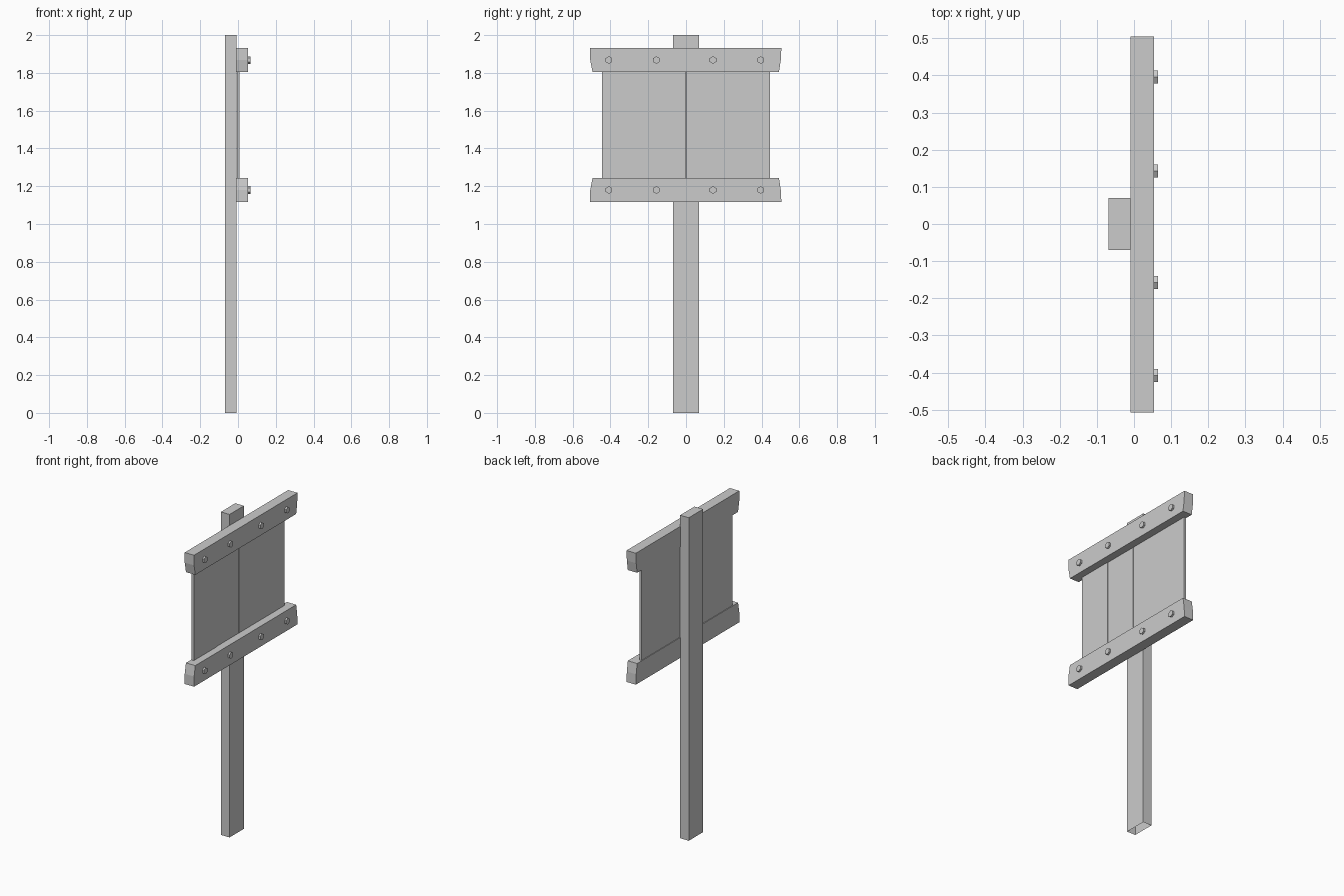
import bpy, bmesh, math

if "Cube" in bpy.data.objects:
    bpy.data.objects.remove(bpy.data.objects["Cube"])

def make_object(name, bm):
    bmesh.ops.recalc_face_normals(bm, faces=bm.faces)
    mesh = bpy.data.meshes.new(name)
    bm.to_mesh(mesh)
    bm.free()
    obj = bpy.data.objects.new(name, mesh)
    bpy.context.collection.objects.link(obj)
    return obj

def prism(name, profile, x0, x1):
    """Extrude a (y, z) outline along x."""
    bm = bmesh.new()
    face = bm.faces.new([bm.verts.new((x0, y, z)) for y, z in profile])
    ext = bmesh.ops.extrude_face_region(bm, geom=[face], use_keep_orig=True)
    for v in ext["geom"]:
        if isinstance(v, bmesh.types.BMVert):
            v.co.x = x1
    return make_object(name, bm)

def box(name, x0, x1, y0, y1, z0, z1):
    return prism(name, [(y0, z0), (y1, z0), (y1, z1), (y0, z1)], x0, x1)

# Post, open underneath
post = box("post", -0.068, -0.009, -0.07, 0.07, 0, 2)
bm = bmesh.new()
bm.from_mesh(post.data)
bottom = [f for f in bm.faces if f.calc_center_median().z < 0.001]
bmesh.ops.delete(bm, geom=bottom, context='FACES_ONLY')
bm.to_mesh(post.data)
bm.free()

# Board planks, with a narrow gap in the middle
planks = [(-0.445, -0.222, 0.009), (-0.222, -0.003, 0.006),
          (0.002, 0.229, 0.006), (0.229, 0.445, 0.006)]
for i, (y0, y1, front) in enumerate(planks):
    box(f"plank_{i + 1}", -0.006, front, y0, y1, 1.22, 1.83)

# Rails with slanted ends, the lower one mirrored, each with four hex bolts
outline = [(-0.507, 0.063), (0.505, 0.063), (0.502, 0.0),
           (0.492, -0.063), (-0.495, -0.063), (-0.507, 0.0)]
for label, zc, flip in (("top", 1.868, 1), ("bottom", 1.18, -1)):
    prism(f"{label}_rail", [(y, zc + flip * z) for y, z in outline], -0.01, 0.054)
    for i, y in enumerate((-0.408, -0.157, 0.143, 0.396)):
        hexagon = [(y + 0.02 * math.sin(k * math.pi / 3),
                    zc + 0.02 * math.cos(k * math.pi / 3)) for k in range(6)]
        prism(f"{label}_bolt_{i + 1}", hexagon, 0.05, 0.065)
